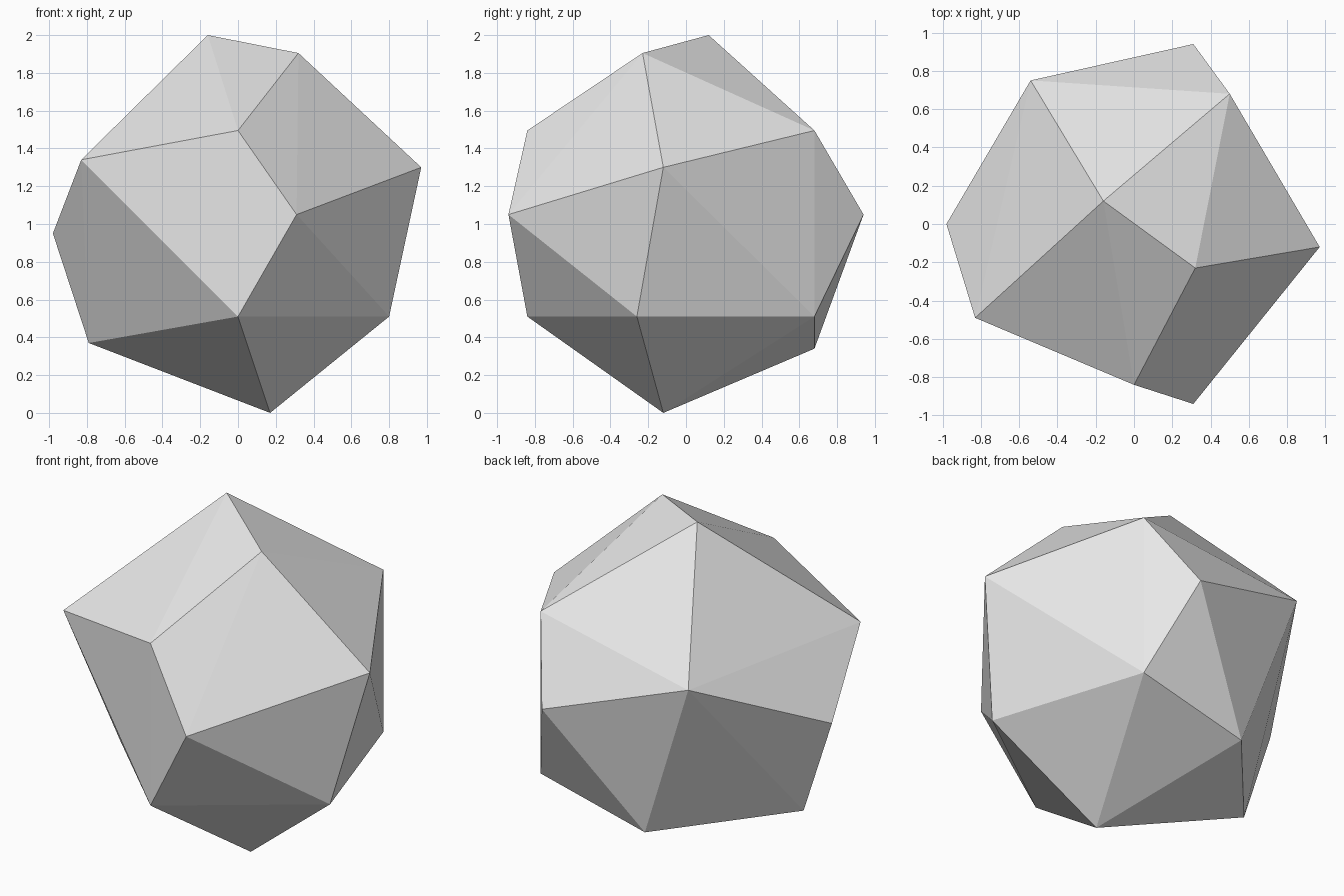
import bpy
import bmesh

# Remove the default object
default = bpy.data.objects.get("Cube")
if default:
    bpy.data.objects.remove(default, do_unlink=True)


def make_material(name, colour):
    material = bpy.data.materials.new(name)
    material.use_nodes = True
    material.diffuse_color = colour
    shader = material.node_tree.nodes["Principled BSDF"]
    shader.inputs["Base Color"].default_value = colour
    return material


def make_hull(name, corners, material):
    """Wrap flat faces around a set of corner points."""
    mesh = bpy.data.meshes.new(name)
    bm = bmesh.new()
    for corner in corners:
        bm.verts.new(corner)
    bmesh.ops.convex_hull(bm, input=bm.verts[:])
    bmesh.ops.recalc_face_normals(bm, faces=bm.faces[:])
    for face in bm.faces:
        face.smooth = False
    bm.to_mesh(mesh)
    bm.free()
    mesh.materials.append(material)
    rock = bpy.data.objects.new(name, mesh)
    bpy.context.scene.collection.objects.link(rock)
    return rock


# Corners of the faceted boulder, level by level
crown = [(-.16, .12, 2), (.32, -.23, 1.905)]
shoulder = [(0, -.84, 1.495), (.5, .68, 1.495), (-.54, .75, 1.32),
            (-.83, -.49, 1.34), (.97, -.12, 1.3)]
waist = [(.31, -.94, 1.05), (.31, .94, 1.05), (-.98, 0, .95)]
skirt = [(0, -.84, .51), (.8, -.26, .51), (.5, .68, .51),
         (-.2, .68, .34), (-.79, 0, .37)]
foot = [(.17, -.12, 0)]

stone_grey = make_material("stone grey", (.8, .8, .8, 1))
make_hull("boulder", crown + shoulder + waist + skirt + foot, stone_grey)
